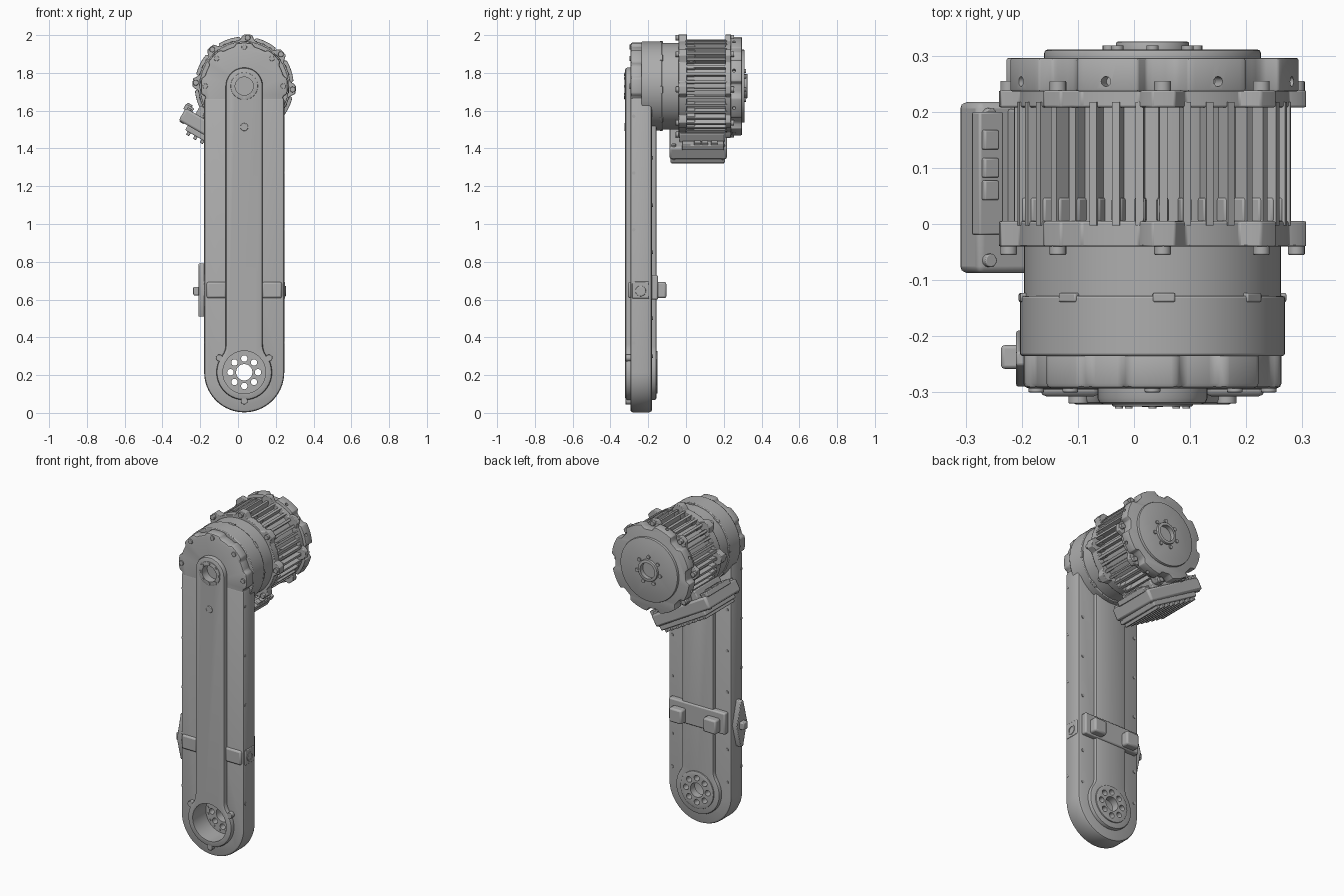
import bpy, bmesh, math
from mathutils import Matrix, Vector

cube = bpy.data.objects.get("Cube")
if cube:
    bpy.data.objects.remove(cube, do_unlink=True)

CX, LOW, TOP = 0.033, 0.215, 1.73      # arm axis, lower pivot and motor heights
TAU = math.tau
parts = []

grey = bpy.data.materials.new("machined_grey")
grey.use_nodes = True
grey.diffuse_color = (0.42, 0.42, 0.42, 1)
grey.node_tree.nodes["Principled BSDF"].inputs["Base Color"].default_value = (0.42, 0.42, 0.42, 1)


def T(x, y, z):
    return Matrix.Translation((x, y, z))


def around(angle, radius, y, z=TOP):
    """Frame on a circle about the pivot axis, local z pointing outward."""
    return T(CX, 0, z) @ Matrix.Rotation(angle, 4, 'Y') @ T(0, y, radius)


ALONG_Y = Matrix.Rotation(math.pi / 2, 4, 'X')
ALONG_X = Matrix.Rotation(math.pi / 2, 4, 'Y')


def finish(name, bm, bevel=0, segments=2):
    bmesh.ops.recalc_face_normals(bm, faces=bm.faces)
    mesh = bpy.data.meshes.new(name)
    bm.to_mesh(mesh)
    bm.free()
    ob = bpy.data.objects.new(name, mesh)
    bpy.context.collection.objects.link(ob)
    mesh.materials.append(grey)
    if bevel:
        mod = ob.modifiers.new("bevel", 'BEVEL')
        mod.width, mod.segments, mod.limit_method = bevel, segments, 'ANGLE'
        mod.angle_limit = math.radians(40)
    parts.append(ob)
    return ob


def boxes(name, size, frames, bevel=0):
    bm = bmesh.new()
    for m in frames:
        bmesh.ops.create_cube(bm, size=1, matrix=m @ Matrix.Diagonal((*size, 1)))
    return finish(name, bm, bevel)


def rods(name, radius, depth, frames, bevel=0, sides=24):
    bm = bmesh.new()
    for m in frames:
        bmesh.ops.create_cone(bm, cap_ends=True, segments=sides, radius1=radius,
                              radius2=radius, depth=depth, matrix=m)
    return finish(name, bm, bevel)


def prism(name, outline, y0, y1, bevel=0):
    bm = bmesh.new()
    face = bm.faces.new([bm.verts.new((CX + u, y0, v)) for u, v in outline])
    out = bmesh.ops.extrude_face_region(bm, geom=[face])
    moved = [v for v in out["geom"] if isinstance(v, bmesh.types.BMVert)]
    bmesh.ops.translate(bm, verts=moved, vec=(0, y1 - y0, 0))
    return finish(name, bm, bevel)


def disc(name, radius, y0, y1, z=TOP, bevel=0, sides=72):
    return rods(name, radius, y1 - y0, [T(CX, (y0 + y1) / 2, z) @ ALONG_Y], bevel, sides)


def arc(cx, cz, r, a0, a1, n=24):
    return [(cx + r * math.cos(a0 + (a1 - a0) * i / n), cz + r * math.sin(a0 + (a1 - a0) * i / n))
            for i in range(n + 1)]


def lobed(n, r_in, r_out, offset, bias, steep=2.5):
    """Ring outline with n lobes; a larger bias makes the lobes wider."""
    pts = []
    for i in range(n * 16):
        a = TAU * i / (n * 16)
        k = min(1, max(0, 0.5 + steep * (math.cos(n * (a - offset)) + bias)))
        r = r_in + (r_out - r_in) * k * k * (3 - 2 * k)
        pts.append((r * math.sin(a), TOP + r * math.cos(a)))
    return pts


def keyhole(half, ring, fillet, top):
    """Straight rib with a rounded top, flaring into a ring at the lower pivot."""
    dz = math.sqrt((ring + fillet) ** 2 - (half + fillet) ** 2)
    a = math.atan2(dz, half + fillet)
    right = arc(half + fillet, LOW + dz, fillet, math.pi + a, math.pi, 8)
    left = [(-u, v) for u, v in reversed(right)]
    bottom = arc(0, LOW, ring, math.pi - a, TAU + a, 48)[1:-1]
    return right + arc(0, top - half, half, 0, math.pi) + left + bottom


def cut(ob, *cutters):
    bpy.context.view_layer.objects.active = ob
    for c in cutters:
        mod = ob.modifiers.new("cut", 'BOOLEAN')
        mod.operation, mod.object, mod.solver = 'DIFFERENCE', c, 'EXACT'
    for mod in list(ob.modifiers):
        bpy.ops.object.modifier_apply(modifier=mod.name)


# Arm: body, front and back ribs, top cover
body = prism("arm_body", arc(0, LOW, 0.212, math.pi, TAU, 48) + [(0.212, 1.67), (-0.212, 1.67)],
             -0.295, -0.18, 0.014)
front_rib = prism("front_rib", keyhole(0.098, 0.147, 0.1, 1.828), -0.322, -0.26, 0.012)
back_rib = prism("back_rib", keyhole(0.105, 0.147, 0.1, 1.7), -0.22, -0.157, 0.01)
back_boss = disc("back_pivot_ring", 0.112, -0.17, -0.15, LOW, 0.003)
cover = prism("top_cover", lobed(8, 0.215, 0.23, 0, 0.2), -0.293, -0.225, 0.01)
hub_ring = disc("front_hub_ring", 0.072, -0.3, -0.325, TOP, 0.002)

# Pivot bore, through holes and hub bore
bore = disc("bore_cutter", 0.113, -0.4, -0.195, LOW)
hub_bore = disc("hub_cutter", 0.048, -0.4, -0.275)
ring_holes = rods("ring_hole_cutter", 0.017, 0.3,
                  [around(TAU * i / 8, 0.073, -0.2, LOW) @ ALONG_Y for i in range(8)])
centre_hole = disc("centre_hole_cutter", 0.043, -0.35, -0.05, LOW)
cutters = [bore, hub_bore, ring_holes, centre_hole]
for ob in (body, front_rib, back_rib, back_boss, hub_ring, cover):
    cut(ob, *cutters)
rods("hub_screws", 0.007, 0.008, [around(TAU * i / 8, 0.06, -0.325) @ ALONG_Y for i in range(8)], 0, 12)
rods("pivot_screws", 0.006, 0.008, [around(TAU * (i + .5) / 16, 0.1, -0.195, LOW) @ ALONG_Y
                                    for i in range(16)], 0, 12)
rods("pivot_ears", 0.018, 0.05, [around(a, 0.152, -0.295, LOW) @ ALONG_Y
                                 for a in (TAU / 6, TAU / 2, -TAU / 6)], 0.002)
rods("rib_plug", 0.021, 0.02, [T(CX, -0.316, 1.513) @ ALONG_Y], 0.003)
rods("cover_screws", 0.014, 0.02, [around(i * TAU / 8, 0.207, -0.29) @ ALONG_Y for i in range(-2, 3)], 0.002)
rods("side_screws", 0.009, 0.428, [T(CX, y, z) @ ALONG_X for z in (0.37, 0.69, 0.97, 1.27, 1.57)
                                   for y in (-0.277,)], 0, 12)
rods("back_screws", 0.009, 0.008, [T(CX + s * 0.185, -0.18, z) @ ALONG_Y for s in (-1, 1)
                                   for z in (0.3, 0.5, 0.85, 1.1, 1.35)], 0, 12)

# Mid-arm clamp
boxes("clamp_front_pads", (0.105, 0.05, 0.085), [T(CX + s * 0.147, -0.282, 0.65) for s in (-1, 1)], 0.01)
boxes("clamp_back_plate", (0.38, 0.04, 0.13), [T(CX, -0.168, 0.665)], 0.008)
boxes("clamp_back_blocks", (0.085, 0.055, 0.085), [T(CX + s * 0.115, -0.132, 0.65) for s in (-1, 1)], 0.01)
boxes("clamp_side_pad", (0.02, 0.09, 0.09), [T(0.239, -0.24, 0.65)], 0.004)
boss = rods("side_socket", 0.028, 0.03, [T(0.238, -0.24, 0.645) @ ALONG_X], 0.003)
socket = rods("socket_cutter", 0.018, 0.06, [T(0.26, -0.24, 0.645) @ ALONG_X])
cut(boss, socket)
cutters.append(socket)

# Pointed side bracket with knob
bm = bmesh.new()
rim = [(-0.05, 0), (-0.012, 0.14), (0.012, 0.14), (0.05, 0), (0.012, -0.14), (-0.012, -0.14)]
face = bm.faces.new([bm.verts.new((-0.21, -0.24 + y, 0.65 + z)) for y, z in rim])
out = bmesh.ops.extrude_face_region(bm, geom=[face])
bmesh.ops.translate(bm, verts=[v for v in out["geom"] if isinstance(v, bmesh.types.BMVert)],
                    vec=(0.035, 0, 0))
finish("side_bracket", bm, 0.004)
boxes("side_bracket_knob", (0.05, 0.042, 0.045), [T(-0.212, -0.237, 0.645)], 0.006)

# Motor housing
disc("motor_base", 0.236, -0.235, -0.128, bevel=0.004)
disc("motor_collar", 0.229, -0.14, -0.035)
boxes("collar_clips", (0.04, 0.016, 0.02), [around(math.radians(5) + i * TAU / 8, 0.228, -0.131)
                                            for i in range(8)], 0.003)
disc("motor_core", 0.218, -0.01, 0.24)
boxes("cooling_fins", (0.014, 0.22, 0.05), [around(i * TAU / 36 + 0.08, 0.222, 0.107) for i in range(36)])
boxes("fin_feet", (0.02, 0.045, 0.045), [around(i * TAU / 36 + 0.08, 0.22, 0.025) for i in range(36)], 0.005)

# Flanges with bolt lugs
TURN = math.radians(4)
prism("front_flange", lobed(8, 0.244, 0.274, TURN, -0.55), -0.04, 0.005, 0.003)
prism("rear_flange", lobed(8, 0.244, 0.274, TURN, -0.55), 0.208, 0.238, 0.003)
rods("flange_bolts", 0.015, 0.02, [around(TURN + i * TAU / 8, 0.257, y) @ ALONG_Y
                                   for i in range(8) for y in (-0.045, 0.245)], 0.002, 16)

# Rear cap and output hub
cap = prism("rear_cap", lobed(8, 0.238, 0.262, TURN + TAU / 16, 0.45), 0.236, 0.296, 0.004)
cap_holes = rods("cap_hole_cutter", 0.009, 0.06, [around(TURN + (i + .5) * TAU / 8, 0.262, 0.254)
                                                  for i in range(8)], 0, 12)
cut(cap, cap_holes)
cover_disc = disc("rear_disc", 0.193, 0.28, 0.311, bevel=0.006)
hub = disc("rear_hub", 0.065, 0.29, 0.325, bevel=0.003)
rear_bore = disc("rear_bore_cutter", 0.048, 0.299, 0.4)
cut(hub, rear_bore)
cut(cover_disc, rear_bore)
cutters += [cap_holes, rear_bore]
rods("rear_hub_screws", 0.011, 0.012, [around(i * TAU / 7, 0.08, 0.312) @ ALONG_Y for i in range(7)], 0, 12)

# Controller slung under the motor, tilted
TILT = T(CX, 0, TOP) @ Matrix.Rotation(math.radians(30), 4, 'Y')
boxes("controller_case", (0.42, 0.305, 0.075), [TILT @ T(0, 0.065, -0.293)], 0.012)
boxes("controller_mount", (0.3, 0.24, 0.06), [TILT @ T(0, 0.085, -0.235)], 0.005)
boxes("controller_lid", (0.35, 0.29, 0.03), [TILT @ T(0.02, 0.062, -0.343)], 0.006)
boxes("heat_sink_ribs", (0.018, 0.28, 0.02), [TILT @ T(-0.13 + i * 0.042, 0.062, -0.366) for i in range(8)], 0.003)
boxes("controller_side_rails", (0.05, 0.22, 0.03), [TILT @ T(s * 0.195, 0.09, -0.25) for s in (-1, 1)], 0.004)
boxes("connectors", (0.03, 0.035, 0.02), [TILT @ T(s * 0.2, y, -0.235) for s in (-1, 1)
                                          for y in (0.06, 0.1, 0.15)], 0.003)
rods("controller_screws", 0.012, 0.09, [TILT @ T(s * 0.19, y, -0.29) for s in (-1, 1)
                                        for y in (-0.065, 0.195)], 0.002, 12)

# Cleanup and shading
for c in cutters:
    parts.remove(c)
    bpy.data.objects.remove(c, do_unlink=True)
bpy.ops.object.select_all(action='DESELECT')
for ob in parts:
    ob.select_set(True)
bpy.context.view_layer.objects.active = parts[0]
bpy.ops.object.shade_smooth_by_angle(angle=math.radians(35))
